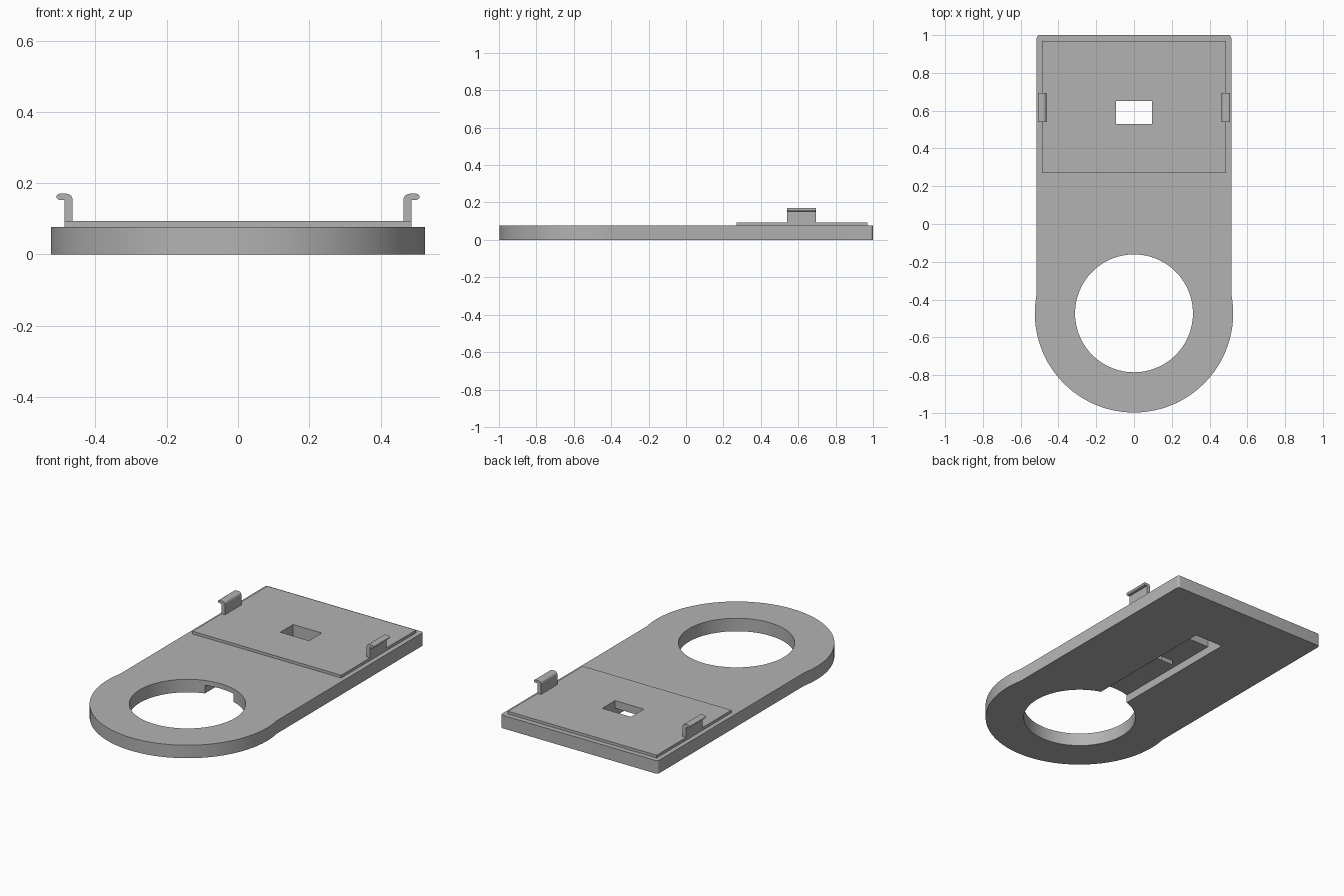
import bpy, bmesh, math

old = bpy.data.objects.get("Cube")
if old:
    bpy.data.objects.remove(old, do_unlink=True)

grey = bpy.data.materials.new("plain grey")
grey.use_nodes = True
grey.diffuse_color = (0.45, 0.45, 0.45, 1)
grey.node_tree.nodes["Principled BSDF"].inputs["Base Color"].default_value = (0.45, 0.45, 0.45, 1)

RING_Y, RING_R, HOLE_R = -0.473, 0.525, 0.312
HALF_W, PLATE_TOP, SHEET_TOP = 0.515, 0.077, 0.093
SLOT_W, SLOT_END, SLOT_TOP = 0.094, 0.65, 0.048


def extrude(name, points, direction):
    """Extrude a closed 3D outline along a direction."""
    bm = bmesh.new()
    face = bm.faces.new([bm.verts.new(p) for p in points])
    new = bmesh.ops.extrude_face_region(bm, geom=[face])["geom"]
    bmesh.ops.translate(bm, vec=direction, verts=[v for v in new if isinstance(v, bmesh.types.BMVert)])
    bmesh.ops.recalc_face_normals(bm, faces=bm.faces)
    mesh = bpy.data.meshes.new(name)
    bm.to_mesh(mesh)
    bm.free()
    mesh.materials.append(grey)
    obj = bpy.data.objects.new(name, mesh)
    bpy.context.collection.objects.link(obj)
    return obj


def prism(name, outline, z0, z1):
    return extrude(name, [(x, y, z0) for x, y in outline], (0, 0, z1 - z0))


def box(name, x0, x1, y0, y1, z0, z1):
    return prism(name, [(x0, y0), (x1, y0), (x1, y1), (x0, y1)], z0, z1)


def arc(cx, cy, r, start, end, steps):
    angles = [math.radians(start + (end - start) * i / steps) for i in range(steps + 1)]
    return [(cx + r * math.cos(a), cy + r * math.sin(a)) for a in angles]


def activate(obj):
    bpy.ops.object.select_all(action="DESELECT")
    obj.select_set(True)
    bpy.context.view_layer.objects.active = obj


def cut(obj, cutter):
    mod = obj.modifiers.new("cut", "BOOLEAN")
    mod.operation, mod.solver, mod.object = "DIFFERENCE", "EXACT", cutter
    activate(obj)
    bpy.ops.object.modifier_apply(modifier=mod.name)


def smooth(obj):
    activate(obj)
    bpy.ops.object.shade_smooth_by_angle(angle=math.radians(30))


# Base plate: round front end, slightly narrower straight body, small back corner radii
shoulder = math.degrees(math.acos(HALF_W / RING_R))
corner = 0.015
outline = arc(0, RING_Y, RING_R, -180 - shoulder, shoulder, 96)
outline += arc(HALF_W - corner, 1 - corner, corner, 0, 90, 5)
outline += arc(corner - HALF_W, 1 - corner, corner, 90, 180, 5)
plate = prism("base_plate", outline, 0, PLATE_TOP)

# Raised sheet on the back half
sheet = box("raised_sheet", -0.487, 0.487, 0.27, 0.97, PLATE_TOP, SHEET_TOP)

# Round opening, underside channel and rectangular window
ring = prism("opening_cutter", arc(0, RING_Y, HOLE_R, 0, 360, 96)[:-1], -0.1, 0.2)
channel = box("channel_cutter", -SLOT_W, SLOT_W, RING_Y, SLOT_END, -0.1, SLOT_TOP)
window = box("window_cutter", -SLOT_W, SLOT_W, 0.53, SLOT_END, -0.1, 0.2)
for cutter in (ring, channel, window):
    cut(plate, cutter)
cut(sheet, window)
for cutter in (ring, channel, window):
    bpy.data.objects.remove(cutter, do_unlink=True)
smooth(plate)

# Small catch under the channel roof
catch = [(0.25, SLOT_TOP), (0.285, 0.02), (0.285, SLOT_TOP)]
extrude("channel_catch", [(-0.04, y, z) for y, z in catch], (0.08, 0, 0))

# Pair of clips: upright with an outward rounded lip
inner, outer, top, thick = 0.464, 0.487, 0.17, 0.017
profile = [(outer, SHEET_TOP - 0.01), (outer, top - thick)]
profile += arc(0.501, top - thick / 2, thick / 2, -90, 90, 8)
profile += arc(inner + 0.018, top - 0.018, 0.018, 90, 180, 6)
profile += [(inner, SHEET_TOP - 0.01)]
for side, name in ((1, "left_clip"), (-1, "right_clip")):
    clip = extrude(name, [(side * x, 0.54, z) for x, z in profile], (0, 0.154, 0))
    smooth(clip)
